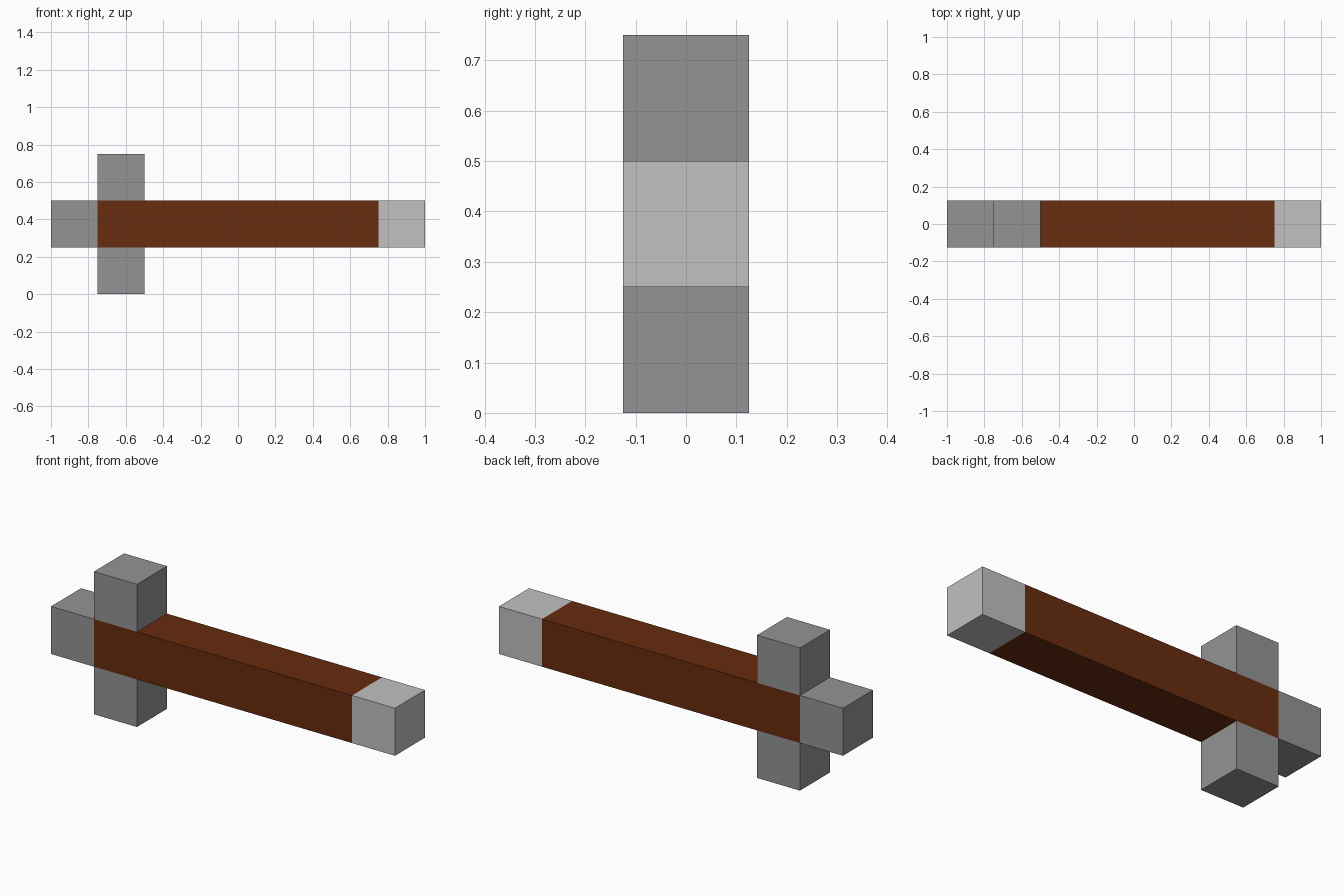
import bpy, bmesh
from mathutils import Vector

if "Cube" in bpy.data.objects:
    bpy.data.objects.remove(bpy.data.objects["Cube"])

U = 0.25          # edge of one block
MID = 1.5 * U     # height of the shaft's axis


def material(name, rgb):
    m = bpy.data.materials.new(name)
    m.diffuse_color = (*rgb, 1.0)
    m.use_nodes = True
    m.node_tree.nodes["Principled BSDF"].inputs["Base Color"].default_value = m.diffuse_color
    return m


brown = material("brown_wood", (0.138, 0.025, 0.0044))
grey = material("grey_stone", (0.296, 0.296, 0.296))
light = material("light_stone", (0.533, 0.533, 0.533))


def block(name, x0, x1, z, mat, hidden=()):
    """Square-section block from x0 to x1; faces buried in a neighbour are left out."""
    bm = bmesh.new()
    bmesh.ops.create_cube(bm, size=1.0)
    bm.normal_update()
    buried = [f for f in bm.faces
              if any(f.normal.dot(Vector(d)) > 0.9 for d in hidden)]
    bmesh.ops.delete(bm, geom=buried, context='FACES')
    bmesh.ops.scale(bm, vec=(x1 - x0, U, U), verts=bm.verts)
    bmesh.ops.translate(bm, vec=((x0 + x1) / 2, 0, z), verts=bm.verts)
    mesh = bpy.data.meshes.new(name)
    bm.to_mesh(mesh)
    bm.free()
    mesh.materials.append(mat)
    obj = bpy.data.objects.new(name, mesh)
    bpy.context.collection.objects.link(obj)


# Long shaft with a pale tip and a grey butt end
block("shaft", -0.75, 0.75, MID, brown, [(1, 0, 0), (-1, 0, 0)])
block("tip", 0.75, 1.0, MID, light, [(-1, 0, 0)])
block("butt", -1.0, -0.75, MID, grey, [(1, 0, 0)])

# Cross blocks above and below the shaft
for name, side in (("upper_cross_block", 1), ("lower_cross_block", -1)):
    block(name, -0.75, -0.5, MID + side * U, grey, [(0, 0, -side)])
